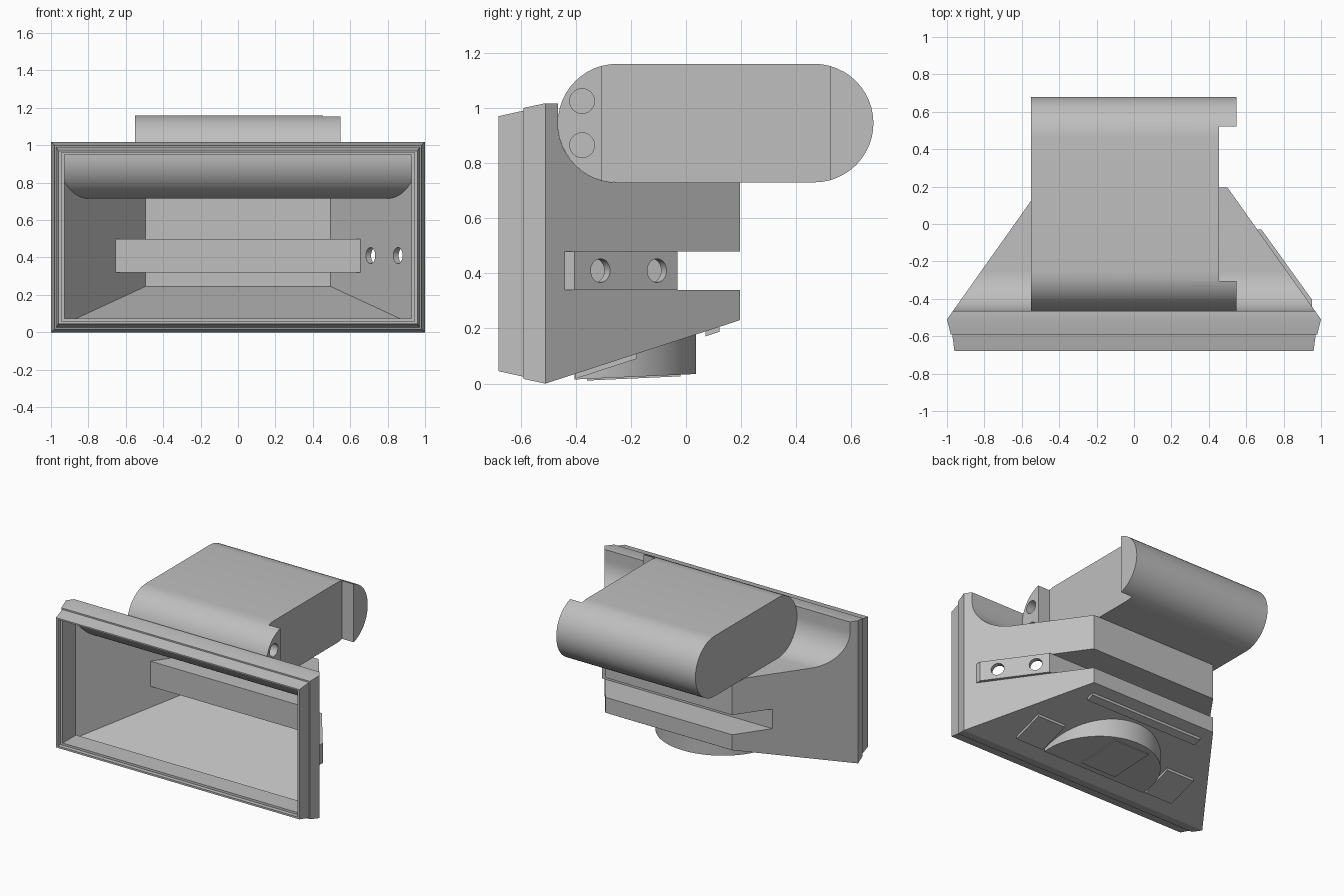
import bpy, bmesh, math
from mathutils import Vector, Matrix

if "Cube" in bpy.data.objects:
    bpy.data.objects.remove(bpy.data.objects["Cube"])

# One plain colour for the whole casting
grey = bpy.data.materials.new("plain_grey")
colour = (0.52, 0.52, 0.52, 1)
grey.diffuse_color = colour
grey.use_nodes = True
grey.node_tree.nodes["Principled BSDF"].inputs["Base Color"].default_value = colour


def loft(name, rings):
    """Closed solid through rings that have equal numbers of points."""
    bm = bmesh.new()
    loops = [[bm.verts.new(p) for p in ring] for ring in rings]
    n = len(loops[0])
    for a, b in zip(loops, loops[1:]):
        for i in range(n):
            j = (i + 1) % n
            bm.faces.new((a[i], a[j], b[j], b[i]))
    bm.faces.new(loops[0][::-1])
    bm.faces.new(loops[-1])
    bmesh.ops.recalc_face_normals(bm, faces=bm.faces)
    mesh = bpy.data.meshes.new(name)
    bm.to_mesh(mesh)
    bm.free()
    ob = bpy.data.objects.new(name, mesh)
    bpy.context.collection.objects.link(ob)
    return ob


def frames(name, rows):
    """Loft of rectangles along y: (y, half width, bottom, top)."""
    return loft(name, [[(-w, y, b), (w, y, b), (w, y, t), (-w, y, t)] for y, w, b, t in rows])


def along_x(name, profile, x0, x1):
    return loft(name, [[(x, y, z) for y, z in profile] for x in (x0, x1)])


def along_z(name, outline, low, high):
    """Upright prism; low and high give z as functions of y."""
    return loft(name, [[(x, y, f(y)) for x, y in outline] for f in (low, high)])


def box(name, x0, x1, y0, y1, z0, z1):
    return along_x(name, [(y0, z0), (y1, z0), (y1, z1), (y0, z1)], x0, x1)


def rod(name, centre, axis, radius, length):
    bm = bmesh.new()
    turn = Vector(axis).to_track_quat('Z', 'Y').to_matrix().to_4x4()
    bmesh.ops.create_cone(bm, cap_ends=True, segments=32, radius1=radius, radius2=radius,
                          depth=length, matrix=Matrix.Translation(centre) @ turn)
    mesh = bpy.data.meshes.new(name)
    bm.to_mesh(mesh)
    bm.free()
    ob = bpy.data.objects.new(name, mesh)
    bpy.context.collection.objects.link(ob)
    return ob


def cut(ob, *cutters):
    for cutter in cutters:
        mod = ob.modifiers.new("cut", 'BOOLEAN')
        mod.operation = 'DIFFERENCE'
        mod.solver = 'EXACT'
        mod.object = cutter
        bpy.context.view_layer.objects.active = ob
        bpy.ops.object.modifier_apply(modifier=mod.name)
        bpy.data.objects.remove(cutter)


def arc(cy, cz, r, start, end, steps=24):
    angles = [math.radians(start + (end - start) * i / steps) for i in range(steps + 1)]
    return [(cy + r * math.cos(a), cz + r * math.sin(a)) for a in angles]


ROLL_Y, ROLL_Z, ROLL_R = -0.25, 0.945, 0.215


def scoop(r):
    """Cutter that clears the seat for the rounded block."""
    profile = arc(ROLL_Y, ROLL_Z, r, 180, 270) + [(0.6, ROLL_Z - r), (0.6, 1.4), (ROLL_Y - r, 1.4)]
    return along_x("scoop_cutter", profile, -1.3, 1.3)


# Hollow tapered housing with a stepped front frame
housing = frames("housing", [
    (-0.68, 0.96, 0.045, 0.97), (-0.59, 0.972, 0.025, 0.99), (-0.59, 0.98, 0.017, 1.0),
    (-0.51, 1.0, 0.0, 1.017), (0.195, 0.5, 0.23, 1.017)])
cavity = frames("cavity_cutter", [
    (-0.75, 0.945, 0.058, 0.96), (-0.65, 0.945, 0.058, 0.96), (-0.65, 0.927, 0.073, 0.95),
    (-0.5, 0.927, 0.073, 0.95), (-0.5, 0.975, 0.023, 0.97), (0.175, 0.495, 0.245, 0.97)])
cut(cavity, scoop(ROLL_R + 0.015), box("inner_slot", -1.3, 1.3, -0.05, 0.6, 0.32, 0.5))
cut(housing, scoop(ROLL_R), box("slot", -1.3, 1.3, -0.03, 0.6, 0.34, 0.48), cavity)

# Raised mounting pad on the left wall, drilled through with the wall
pad = along_z("side_pad", [(0.652, -0.03), (0.682, -0.03), (0.952, -0.405), (0.952, -0.44), (0.94, -0.44)],
              lambda y: 0.34, lambda y: 0.48)
normal = (0.81, 0.585, 0)
for y in (-0.32, -0.115):
    centre = (0.5 + (0.195 - y) * 0.72, y, 0.41)
    for part in (housing, pad):
        cut(part, rod("hole_cutter", centre, normal, 0.043, 0.14))

# Rounded block resting in the scoop, notched on its left side
block = along_x("rounded_block", arc(0.465, ROLL_Z, ROLL_R, -90, 90) + arc(ROLL_Y, ROLL_Z, ROLL_R, 90, 270),
                -0.55, 0.547)
cut(block, box("notch_cutter", 0.455, 0.7, -0.305, 0.522, 0.5, 1.4))
for z in (0.865, 1.025):
    cut(block, rod("ear_hole_cutter", (0.547, -0.377, z), (1, 0, 0), 0.045, 0.18))


# Underside: half-round boss and raised pads on the sloping floor
def floor_z(y):
    return 0.326 * (y + 0.51)


def boss_z(y):
    return 0.035 + 0.045 * (y - 0.04)


parts = [housing, pad, block]
outline = arc(0, -0.375, 0.412, 0, 180, 48) + [(-0.412, -0.405), (0.412, -0.405)]
parts.append(along_z("underside_boss", outline, boss_z, lambda y: floor_z(y) + 0.008))


def rect(x0, x1, y0, y1):
    return [(x0, y0), (x1, y0), (x1, y1), (x0, y1)]


for name, area in (("rear_strip", rect(-0.45, 0.45, 0.07, 0.122)),
                   ("left_foot_pad", rect(0.43, 0.65, -0.4, -0.18)),
                   ("right_foot_pad", rect(-0.65, -0.43, -0.4, -0.18))):
    parts.append(along_z(name, area, lambda y: floor_z(y) - 0.018, lambda y: floor_z(y) + 0.005))
parts.append(along_z("boss_plate", rect(-0.14, 0.14, -0.36, -0.02),
                     lambda y: boss_z(y) - 0.006, lambda y: boss_z(y) + 0.002))

# Colour and shading
for ob in parts:
    ob.data.materials.clear()
    ob.data.materials.append(grey)
    bpy.ops.object.select_all(action='DESELECT')
    ob.select_set(True)
    bpy.context.view_layer.objects.active = ob
    bpy.ops.object.shade_smooth_by_angle(angle=math.radians(25))
